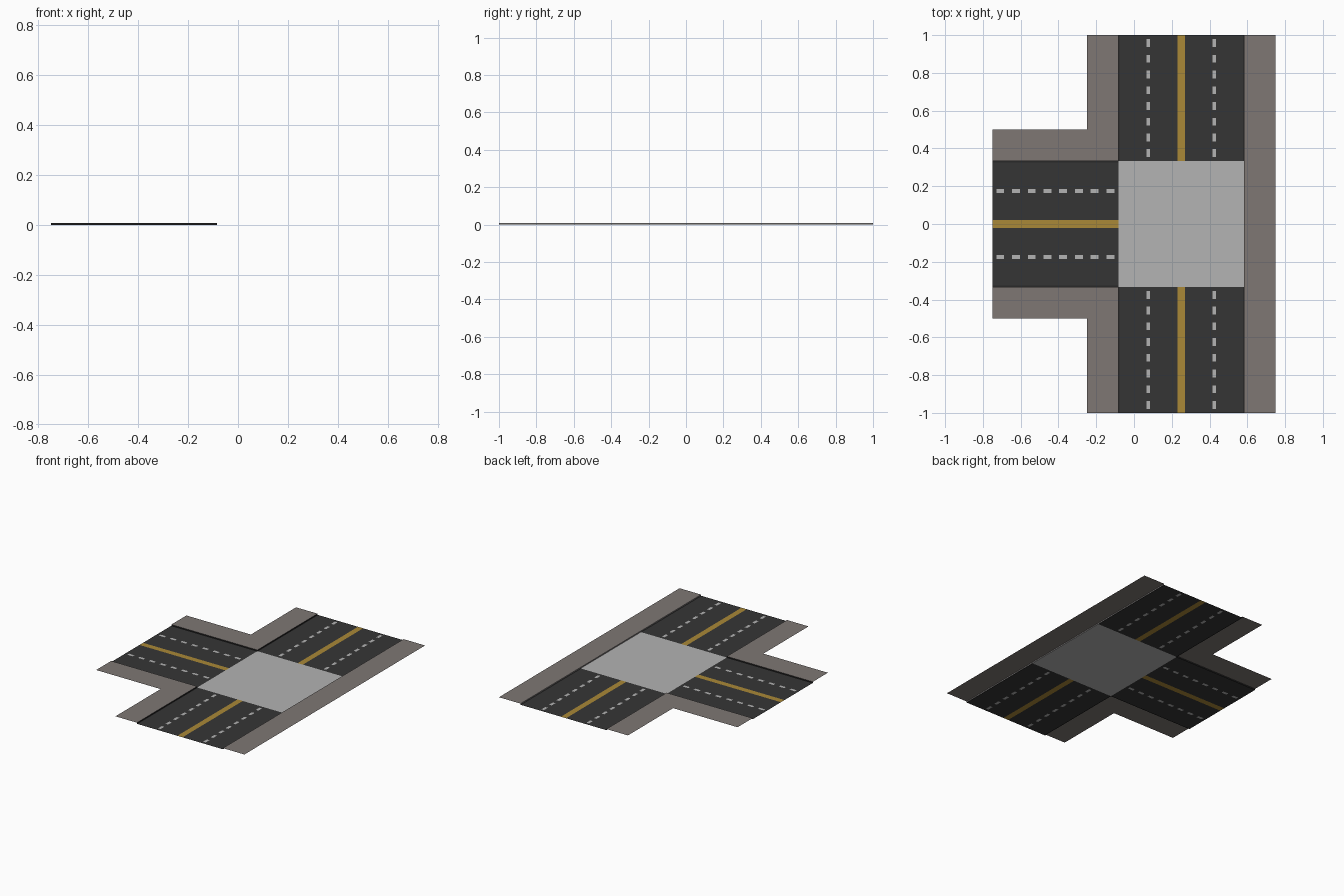
import bpy, bmesh
from mathutils import Vector

if "Cube" in bpy.data.objects:
    bpy.data.objects.remove(bpy.data.objects["Cube"])

H = 0.008            # kerb height
R = 1 / 3            # half width of the roadway
CX = 0.25            # centre line of the through road


def lin(c):
    c /= 255
    return c / 12.92 if c <= 0.04045 else ((c + 0.055) / 1.055) ** 2.4


def material(name, r, g, b):
    m = bpy.data.materials.new(name)
    m.diffuse_color = (lin(r), lin(g), lin(b), 1)
    m.use_nodes = True
    m.node_tree.nodes["Principled BSDF"].inputs["Base Color"].default_value = m.diffuse_color
    return m


asphalt = material("asphalt", 53, 53, 53)
yellow = material("yellow paint", 170, 137, 55)
white = material("pale grey paint", 179, 179, 179)
gutter = material("dark gutter", 40, 40, 40)
paving = material("warm grey paving", 126, 119, 116)
kerb_grey = material("kerb grey", 135, 133, 132)


def finish(name, bm, mats):
    bmesh.ops.remove_doubles(bm, verts=bm.verts, dist=1e-5)
    me = bpy.data.meshes.new(name)
    bm.to_mesh(me)
    bm.free()
    for m in mats:
        me.materials.append(m)
    ob = bpy.data.objects.new(name, me)
    bpy.context.collection.objects.link(ob)
    return ob


def road_arm(name, end, inward):
    """One arm from its outer end to the junction, with markings cut in."""
    d = Vector(inward)
    side = Vector((-d.y, d.x, 0))
    half = [0.02, 0.165, 0.185, R - 0.007, R]
    across = [-u for u in reversed(half)] + half
    step = 2 * R / 8
    along = [0] + [step * (i + f) for i in range(8) for f in (0.25, 0.75)] + [2 * R]
    bm = bmesh.new()
    for j, (u0, u1) in enumerate(zip(across, across[1:])):
        mid = abs(u0 + u1) / 2
        for i, (v0, v1) in enumerate(zip(along, along[1:])):
            pts = [Vector(end) + d * v + side * u
                   for v, u in ((v0, u0), (v1, u0), (v1, u1), (v0, u1))]
            f = bm.faces.new([bm.verts.new(p) for p in pts])
            if mid < 0.02:
                f.material_index = 1
            elif 0.165 < mid < 0.185 and i % 2:
                f.material_index = 2
            elif mid > R - 0.007:
                f.material_index = 3
    finish(name, bm, [asphalt, yellow, white, gutter])


def flat(name, pts, z, mat):
    bm = bmesh.new()
    f = bm.faces.new([bm.verts.new((x, y, z)) for x, y in pts])
    f.normal_update()
    if f.normal.z < 0:
        f.normal_flip()
    finish(name, bm, [mat])


def kerb(name, a, b, mat):
    bm = bmesh.new()
    bm.faces.new([bm.verts.new(p) for p in
                  ((*a, 0), (*b, 0), (*b, H), (*a, H))])
    finish(name, bm, [mat])


# Roadway
road_arm("north_road", (CX, 1, 0), (0, -1, 0))
road_arm("south_road", (CX, -1, 0), (0, 1, 0))
road_arm("west_road", (-0.75, 0, 0), (1, 0, 0))
flat("junction_slab", [(CX - R, -R), (CX + R, -R), (CX + R, R), (CX - R, R)], 0, white)

# Straight pavement on the east side
flat("east_pavement", [(CX + R, -1), (0.75, -1), (0.75, 1), (CX + R, 1)], H, paving)
kerb("east_kerb", (CX + R, -1), (CX + R, 1), kerb_grey)

# Corner pavements, mirrored across the west arm
W = CX - R
for s, n in ((1, "north_west"), (-1, "south_west")):
    flat(n + "_pavement", [(-0.75, s * R), (W, s * R), (W, s), (-0.25, s),
                           (-0.25, s * 0.5), (-0.75, s * 0.5)], H, paving)
    ends = [(-0.75, s * R), (W, s * R), (W, s)]
    if s < 0:
        ends.reverse()
    kerb(n + "_kerb_a", ends[0], ends[1], gutter)
    kerb(n + "_kerb_b", ends[1], ends[2], gutter)
